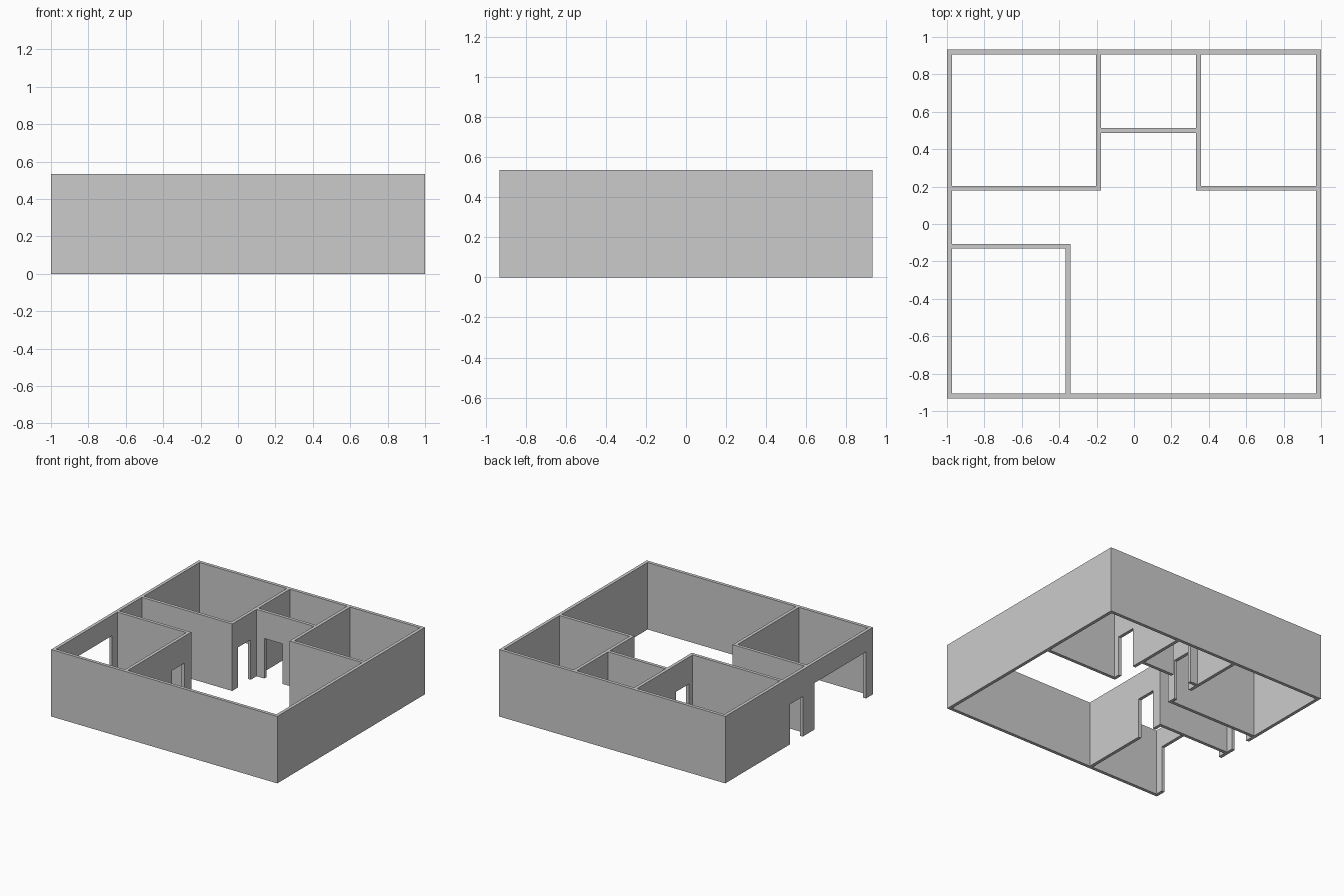
import bpy, bmesh
from mathutils import Vector

if "Cube" in bpy.data.objects:
    bpy.data.objects.remove(bpy.data.objects["Cube"])

H = 0.535      # wall height
DOOR = 0.32    # door head height
GATE = 0.372   # wide opening head height
T = 0.026      # wall thickness


def wall(name, axis, low, start, end, openings=()):
    """Wall along an axis; low is its lower side on the other axis.
    Each opening is (start, end, head height) and reaches the floor."""
    outline = [(start, 0)]
    for a, b, h in openings:
        outline += [(a, 0), (a, h), (b, h), (b, 0)]
    outline += [(end, 0), (end, H), (start, H)]

    def place(u, z):
        return (u, low, z) if axis == 'x' else (low, u, z)

    bm = bmesh.new()
    face = bm.faces.new([bm.verts.new(place(u, z)) for u, z in outline])
    ext = bmesh.ops.extrude_face_region(bm, geom=[face])
    moved = [g for g in ext["geom"] if isinstance(g, bmesh.types.BMVert)]
    shift = Vector((0, T, 0)) if axis == 'x' else Vector((T, 0, 0))
    bmesh.ops.translate(bm, verts=moved, vec=shift)
    bmesh.ops.recalc_face_normals(bm, faces=bm.faces)
    mesh = bpy.data.meshes.new(name)
    bm.to_mesh(mesh)
    bm.free()
    ob = bpy.data.objects.new(name, mesh)
    bpy.context.collection.objects.link(ob)


X, Y = 1.0, 0.932
xi, yi = X - T, Y - T

# Outer walls; the left one has the garage opening and the entry door
wall("front_wall", 'x', -Y, -X, X)
wall("back_wall", 'x', yi, -X, X)
wall("right_wall", 'y', xi, -yi, yi)
wall("left_wall", 'y', -X, -yi, yi,
     [(-0.845, -0.197, GATE), (-0.047, 0.113, DOOR)])

# Garage in the front left corner
wall("garage_side_wall", 'y', -0.365, -yi, -0.106, [(-0.352, -0.19, DOOR)])
wall("garage_back_wall", 'x', -0.132, -xi, -0.365)

# Two back bedrooms, with doors facing the hallway between them
hall_door = [(0.25, 0.412, DOOR)]
wall("left_bedroom_side_wall", 'y', -0.202, 0.178, yi, hall_door)
wall("right_bedroom_side_wall", 'y', 0.331, 0.178, yi, hall_door)
wall("left_bedroom_front_wall", 'x', 0.178, -xi, -0.202)
wall("right_bedroom_front_wall", 'x', 0.178, 0.331 + T, xi)

# Bathroom at the end of the hallway
wall("bathroom_wall", 'x', 0.486, -0.202 + T, 0.331, [(-0.108, 0.054, DOOR)])
